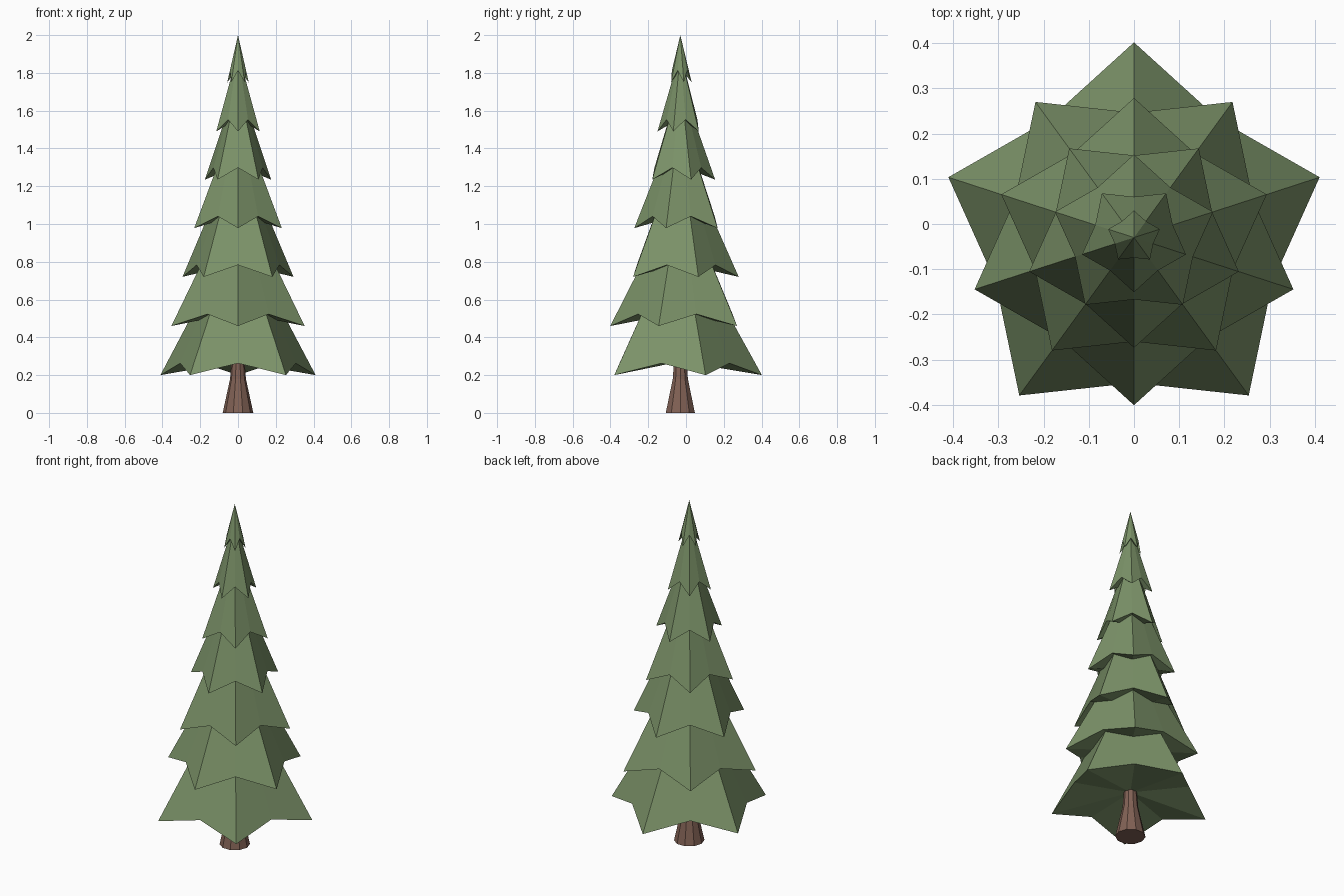
import bpy, bmesh
from math import sin, cos, pi

if "Cube" in bpy.data.objects:
    bpy.data.objects.remove(bpy.data.objects["Cube"])

AXIS_Y = -0.03


def material(name, rgb):
    m = bpy.data.materials.new(name)
    m.diffuse_color = (*rgb, 1)
    m.use_nodes = True
    m.node_tree.nodes["Principled BSDF"].inputs["Base Color"].default_value = m.diffuse_color
    return m


def finish(name, bm, mat):
    bmesh.ops.recalc_face_normals(bm, faces=bm.faces)
    me = bpy.data.meshes.new(name)
    bm.to_mesh(me)
    bm.free()
    me.materials.append(mat)
    ob = bpy.data.objects.new(name, me)
    ob.location.y = AXIS_Y
    bpy.context.collection.objects.link(ob)


green = material("needles", (0.20, 0.29, 0.14))
brown = material("bark", (0.22, 0.12, 0.09))


def star_tier(name, radius, z, apex_z, direction):
    """Five-pointed drooping skirt rising to a point, closed underneath."""
    bm = bmesh.new()
    ring = []
    for i in range(10):
        a = direction + i * pi / 5
        r = radius if i % 2 == 0 else radius * 0.745
        ring.append(bm.verts.new((r * cos(a), r * sin(a), z + 0.063 * (i % 2))))
    apex = bm.verts.new((0, 0, apex_z))
    under = bm.verts.new((0, 0, z + 0.072))
    for i in range(10):
        a, b = ring[i], ring[(i + 1) % 10]
        bm.faces.new((a, b, apex))
        bm.faces.new((b, a, under))
    finish(name, bm, green)


# Branch tiers: radius, tip height, apex height; alternate tiers face opposite ways
tiers = [(0.432, 0.20, 0.98), (0.371, 0.46, 1.19), (0.309, 0.72, 1.42),
         (0.244, 0.978, 1.60), (0.184, 1.235, 1.76), (0.121, 1.49, 1.91),
         (0.060, 1.75, 2.00)]
for i, (r, z, top) in enumerate(tiers):
    star_tier(f"branch_tier_{i + 1}", r, z, top, pi / 2 if i % 2 == 0 else -pi / 2)

# Flared trunk
bm = bmesh.new()
N = 10
rings = [[bm.verts.new((r * cos(2 * pi * k / N), r * sin(2 * pi * k / N), z)) for k in range(N)]
         for r, z in [(0.081, 0), (0.042, 0.18), (0.034, 0.29)]]
for lo, hi in zip(rings, rings[1:]):
    for k in range(N):
        j = (k + 1) % N
        bm.faces.new((lo[k], lo[j], hi[j], hi[k]))
bm.faces.new(rings[0])
bm.faces.new(rings[-1])
finish("trunk", bm, brown)
